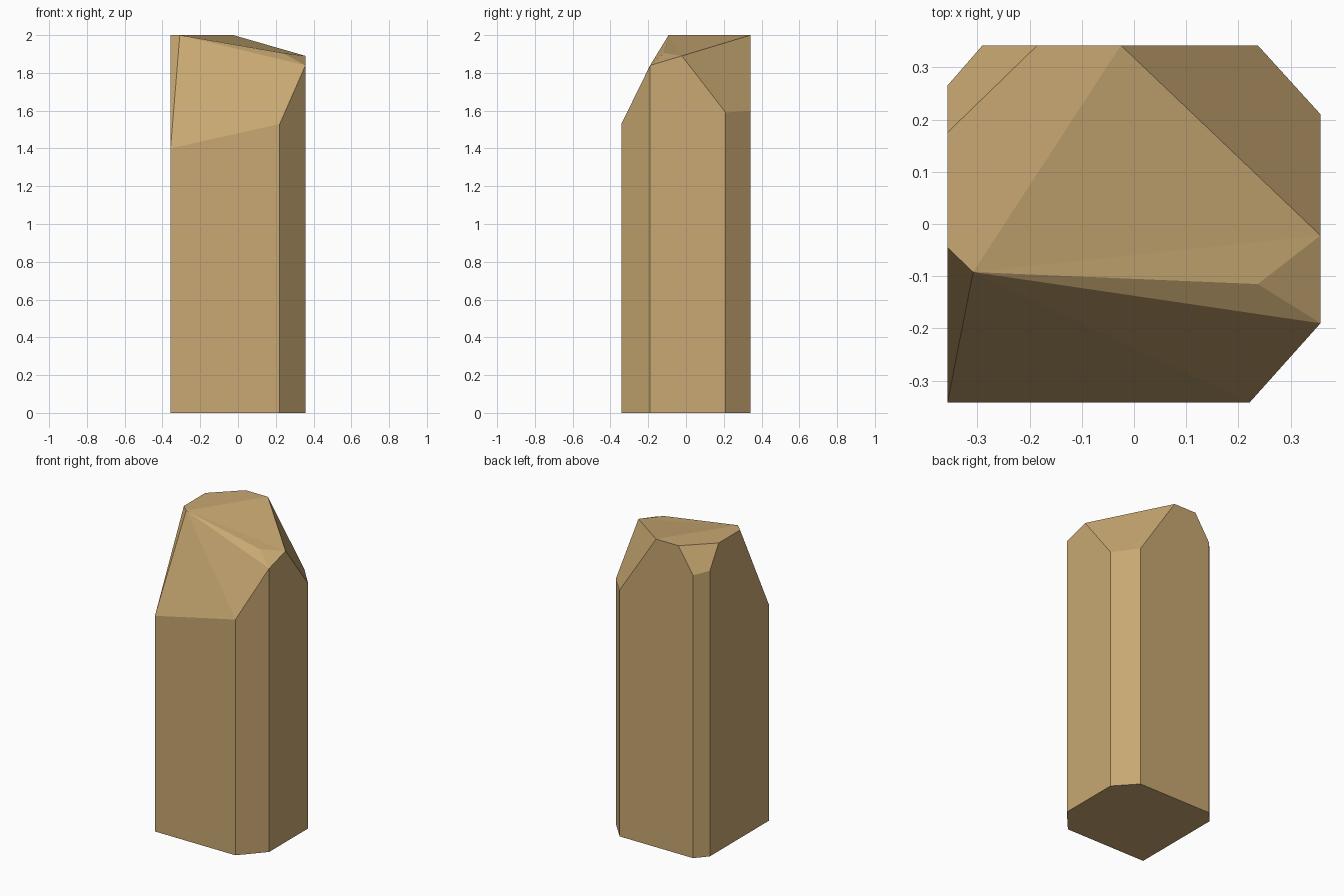
import bpy, bmesh

if "Cube" in bpy.data.objects:
    bpy.data.objects.remove(bpy.data.objects["Cube"])

# Footprint of the stone shaft: corner x, y and the height of its wall there
shaft = [
    (-0.357, -0.342, 1.40),   # 0 front left
    (0.221, -0.342, 1.53),    # 1 front right chamfer
    (0.357, -0.190, 1.84),    # 2
    (0.357, 0.210, 1.59),     # 3 back right chamfer
    (0.237, 0.342, 1.60),     # 4
    (-0.290, 0.342, 1.836),   # 5 back left chamfer
    (-0.357, 0.265, 1.853),   # 6
]
# Points of the chipped tip
tip = {
    "peak": (-0.308, -0.092, 2.0),
    "chip": (0.237, -0.115, 1.905),
    "right": (0.357, -0.022, 1.89),
    "back": (-0.025, 0.342, 2.0),
    "back_left": (-0.185, 0.342, 2.0),
    "left_back": (-0.357, 0.175, 2.0),
    "left": (-0.357, -0.045, 2.0),
}
# Extra tip points that rise above a wall, keyed by the wall's first corner
rises = {2: ["right"], 4: ["back", "back_left"], 6: ["left_back", "left"]}
# Facets of the tip
facets = [
    ("peak", "left", 0), ("peak", 0, 1), ("peak", 1, 2), ("peak", 2, "chip"),
    ("chip", 2, "right"), ("peak", "chip", "right"), ("peak", "right", "back"),
    ("right", 3, 4, "back"), ("back_left", 5, 6, "left_back"),
    ("peak", "back", "back_left", "left_back", "left"),
]

bm = bmesh.new()
low = [bm.verts.new((x, y, 0)) for x, y, z in shaft]
v = {i: bm.verts.new(p) for i, p in enumerate(shaft)}
v.update({k: bm.verts.new(p) for k, p in tip.items()})

# Base and walls
bm.faces.new(low[::-1])
n = len(shaft)
for i in range(n):
    j = (i + 1) % n
    over = [v[k] for k in reversed(rises.get(i, []))]
    bm.faces.new([low[i], low[j], v[j]] + over + [v[i]])
# Tip
for f in facets:
    bm.faces.new([v[k] for k in f])
bmesh.ops.recalc_face_normals(bm, faces=bm.faces[:])

mesh = bpy.data.meshes.new("stone_pillar")
bm.to_mesh(mesh)
bm.free()
stone = bpy.data.materials.new("sandstone")
stone.diffuse_color = (0.578, 0.392, 0.168, 1)
stone.use_nodes = True
stone.node_tree.nodes["Principled BSDF"].inputs["Base Color"].default_value = stone.diffuse_color
mesh.materials.append(stone)
bpy.context.collection.objects.link(bpy.data.objects.new("stone_pillar", mesh))
